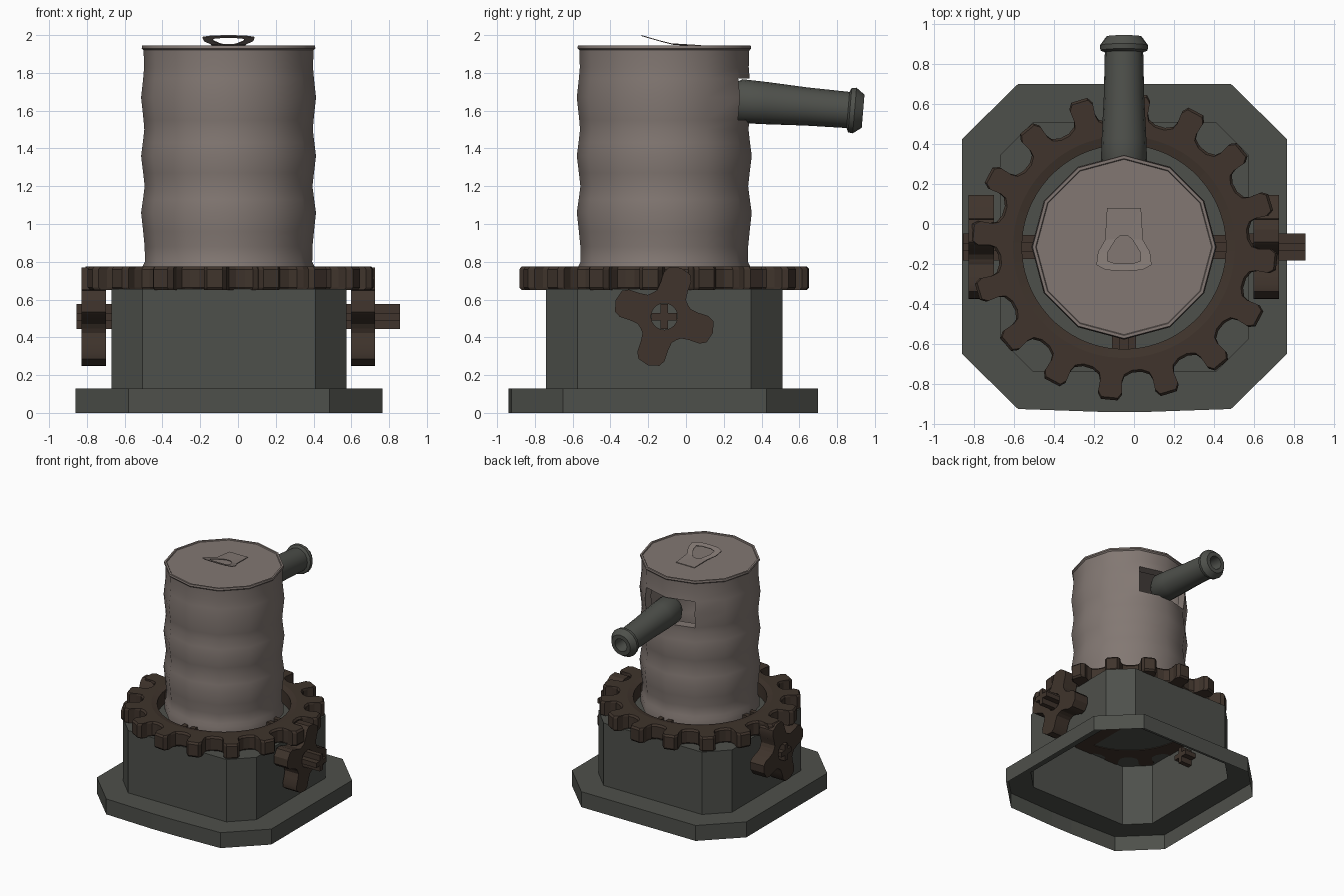
import bpy, bmesh, math
from mathutils import Vector

if "Cube" in bpy.data.objects:
    bpy.data.objects.remove(bpy.data.objects["Cube"])

CX, CY = -0.05, -0.115            # tower and gear axis


def material(name, rgb):
    m = bpy.data.materials.new(name)
    m.diffuse_color = (*rgb, 1)
    m.use_nodes = True
    m.node_tree.nodes["Principled BSDF"].inputs["Base Color"].default_value = m.diffuse_color
    return m


STONE = material("dark grey metal", (0.076, 0.080, 0.070))
BROWN = material("dark brown iron", (0.050, 0.034, 0.025))
SKIN = material("taupe casing", (0.225, 0.187, 0.170))


def finish(name, bm, mat, smooth=None):
    bmesh.ops.recalc_face_normals(bm, faces=bm.faces)
    me = bpy.data.meshes.new(name)
    bm.to_mesh(me)
    bm.free()
    me.materials.append(mat)
    ob = bpy.data.objects.new(name, me)
    bpy.context.collection.objects.link(ob)
    if smooth:
        bpy.ops.object.select_all(action='DESELECT')
        ob.select_set(True)
        bpy.context.view_layer.objects.active = ob
        bpy.ops.object.shade_smooth_by_angle(angle=math.radians(smooth))
    return ob


def loft(loops, cap_start=False, cap_end=False, closed=False):
    """Skin a list of closed loops with equal point counts."""
    bm = bmesh.new()
    rings = [[bm.verts.new(p) for p in lp] for lp in loops]
    pairs = list(zip(rings, rings[1:])) + ([(rings[-1], rings[0])] if closed else [])
    for a, b in pairs:
        n = len(a)
        for i in range(n):
            j = (i + 1) % n
            bm.faces.new((a[i], a[j], b[j], b[i]))
    if cap_start:
        bm.faces.new(rings[0])
    if cap_end:
        bm.faces.new(rings[-1])
    return bm


def polar(teeth, half, phase):
    """Repeat a mirrored half tooth (degrees, radius) around a circle."""
    pts = []
    for k in range(teeth):
        c = phase + 360 * k / teeth
        pts += [(math.radians(c - a), r) for a, r in half]
        pts += [(math.radians(c + a), r) for a, r in reversed(half) if a > 0]
    return pts


# Hollow foot plate and pedestal, open underneath
def octagon(x0, x1, y0, y1, cx, cy, z, bow=0.0):
    m, w = (x0 + x1) / 2, 0.1
    return [(x0 + cx, y0, z), (m - w, y0 - bow, z), (m + w, y0 - bow, z), (x1 - cx, y0, z),
            (x1, y0 + cy, z), (x1, y1 - cy, z), (x1 - cx, y1, z), (x0 + cx, y1, z),
            (x0, y1 - cy, z), (x0, y0 + cy, z)]


plate = (-0.86, 0.765, -0.925, 0.70, 0.28, 0.275)
block = (-0.67, 0.575, -0.74, 0.51, 0.165, 0.165)
finish("pedestal", loft([octagon(*plate, 0, 0.015), octagon(*plate, 0.13, 0.015),
                         octagon(*block, 0.13), octagon(*block, 0.655)], cap_end=True), STONE)

# Large ring gear with 16 teeth
tooth = [(9, .63), (5.6, .65), (4.4, .69), (4.7, .74), (3.1, .768)]
out = polar(16, tooth, -5.5)


def gear_loop(z, off=0.0, r=None):
    return [(CX + (r or q - off) * math.cos(a), CY + (r or q - off) * math.sin(a), z)
            for a, q in out]


finish("ring_gear", loft([gear_loop(.65, .012), gear_loop(.665), gear_loop(.76),
                          gear_loop(.775, .012), gear_loop(.775, r=.555),
                          gear_loop(.765, r=.51), gear_loop(.65, r=.51)], closed=True), BROWN)


def box(bm, x0, x1, y0, y1, z0, z1):
    r = bmesh.ops.create_cube(bm, size=1)
    for v in r['verts']:
        v.co = ((x0 + x1) / 2 + v.co.x * (x1 - x0), (y0 + y1) / 2 + v.co.y * (y1 - y0),
                (z0 + z1) / 2 + v.co.z * (z1 - z0))


# Gear spokes: pairs of rails with a lower web between
bm = bmesh.new()
for s in (-.04, 0, .04):
    top = .73 if s == 0 else .75
    box(bm, CX - .52, CX + .52, CY + s - .02, CY + s + .02, .65, top)
    box(bm, CX + s - .02, CX + s + .02, CY - .52, CY + .52, .65, top)
finish("gear_spokes", bm, BROWN)

# Four-lobed pinions with a round hole, on cross-shaped axles
lobe = [(45, .14), (34, .145), (25, .18), (19, .235), (13, .262), (0, .272)]
pin = polar(4, lobe, -18.5)
PY, PZ = -0.115, 0.51


def pin_loop(x, r=None):
    return [(x, PY + (r or q) * math.cos(a), PZ + (r or q) * math.sin(a)) for a, q in pin]


for side, dx in (("right", 0.0), ("left", -1.425)):
    x0, x1 = .597 + dx, .725 + dx
    finish(side + "_pinion", loft([pin_loop(x0), pin_loop(x1), pin_loop(x1, .07),
                                   pin_loop(x0, .07)], closed=True), BROWN, 30)
    cross = []
    for k in range(4):
        c, s = round(math.cos(k * math.pi / 2)), round(math.sin(k * math.pi / 2))
        cross += [(c * u - s * v, s * u + c * v) for u, v in ((.02, -.02), (.067, -.02), (.067, .02))]
    finish(side + "_axle", loft([[(x + dx, PY + u, PZ + v) for u, v in cross]
                                 for x in (.57, .857)], True, True), BROWN)

# Twelve-sided wavy tower with a rear window
profile = [(.455, .70), (.455, .775), (.443, .80), (.444, .88), (.452, .96), (.463, 1.06),
           (.453, 1.13), (.444, 1.20), (.452, 1.27), (.463, 1.36), (.454, 1.43), (.446, 1.50),
           (.450, 1.55), (.463, 1.67), (.452, 1.77), (.447, 1.83), (.450, 1.92), (.460, 1.93),
           (.457, 1.945), (.442, 1.945), (.438, 1.938)]


def ring(r, z, n=12):
    return [(CX + r * math.cos(2 * math.pi * i / n), CY + r * math.sin(2 * math.pi * i / n), z)
            for i in range(n)]


bm = loft([ring(r, z) for r, z in profile], cap_end=True)
hole = []
for f in bm.faces:
    c = f.calc_center_median()
    if 1.55 < c.z < 1.77 and c.y > CY + .36 and abs(c.x - CX) < .2:
        hole.append(f)
edges = [e for e in {e for f in hole for e in f.edges}
         if sum(f in hole for f in e.link_faces) == 1]
bmesh.ops.delete(bm, geom=hole, context='FACES_ONLY')
edges = [e for e in edges if e.is_valid]
res = bmesh.ops.extrude_edge_only(bm, edges=edges)
for v in res['geom']:
    if isinstance(v, bmesh.types.BMVert):
        v.co.y -= .08
bmesh.ops.delete(bm, geom=[e for e in bm.edges if not e.link_faces], context='EDGES')
finish("tower_casing", bm, SKIN, 40)

# Slightly drooping barrel with flared muzzle and bore: (distance, radius)
start = Vector((CX, .24, 1.655))
axis = Vector((0, 1, -.083)).normalized()
up = axis.cross(Vector((-1, 0, 0))).normalized()
bar = [(0, .085), (.05, .116), (.18, .112), (.40, .101), (.62, .096), (.63, .118), (.655, .121),
       (.70, .088), (.70, .055), (.55, .05)]
finish("barrel", loft([[start + axis * d + Vector((1, 0, 0)) * r * math.cos(t) + up * r * math.sin(t)
                        for t in [2 * math.pi * i / 16 for i in range(16)]] for d, r in bar],
                      True, True), STONE, 40)

# Curled pull tab with a hole on the lid (half outlines, mirrored)
half_out = [(0, -.235), (.09, -.23), (.138, -.205), (.13, -.14), (.095, -.08), (.085, .08), (0, .08)]
half_in = [(0, -.197), (.045, -.197), (.083, -.185), (.08, -.14), (.04, -.075), (.02, -.06), (0, -.06)]


def tab_loop(half, dz):
    pts = half + [(-x, y) for x, y in half[-2:0:-1]]
    return [(CX + x, y, 1.942 + dz + .053 * max(0, (-.03 - y) / .205) ** 1.2) for x, y in pts]


finish("lid_tab", loft([tab_loop(half_out, 0), tab_loop(half_out, .005),
                        tab_loop(half_in, .005), tab_loop(half_in, 0)], closed=True), SKIN)
